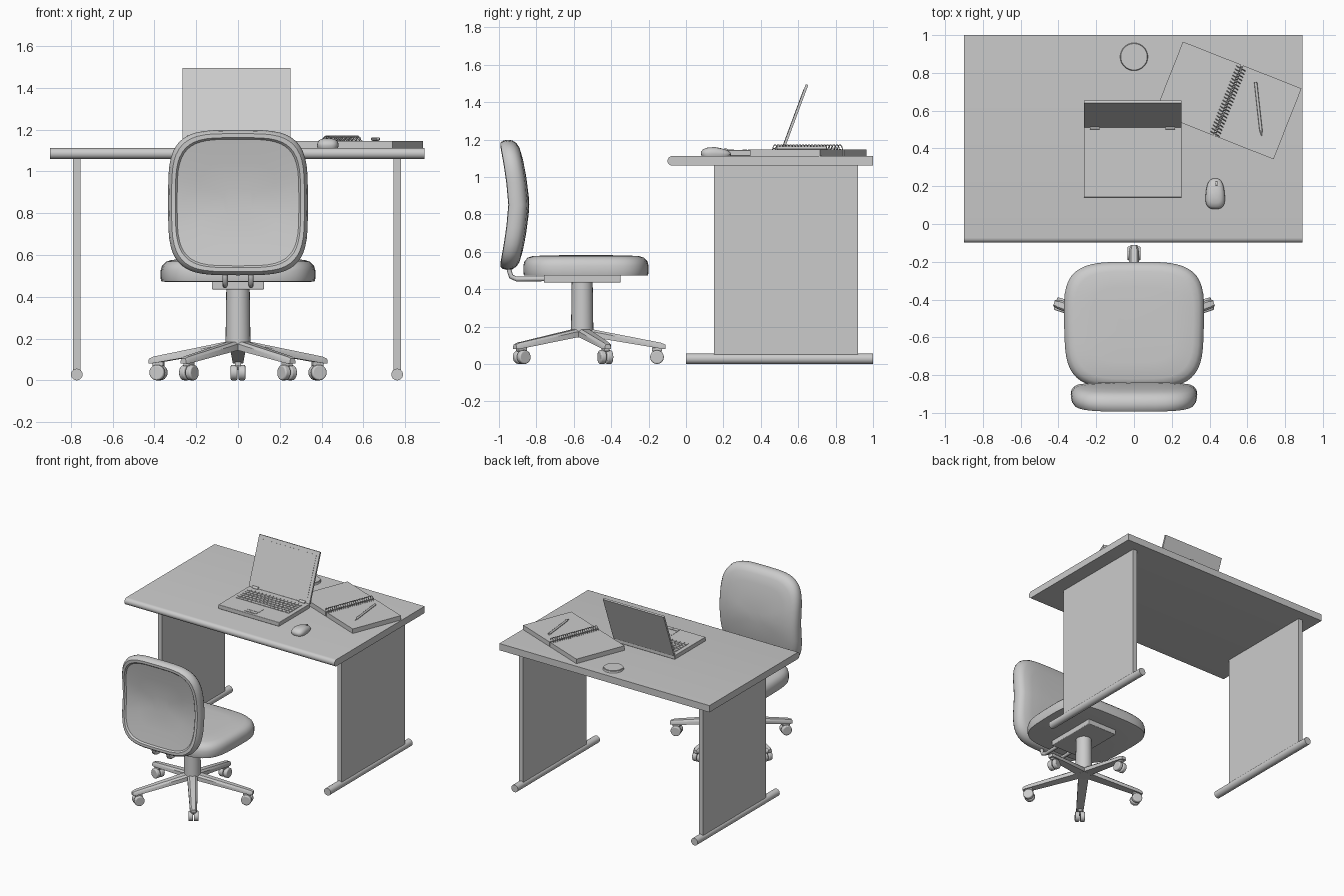
import bpy, bmesh, math
from mathutils import Vector, Matrix, Euler

cube = bpy.data.objects.get("Cube")
if cube:
    bpy.data.objects.remove(cube, do_unlink=True)

GREY = (0.6, 0.6, 0.6, 1)
mat = bpy.data.materials.new("plain grey")
mat.use_nodes = True
mat.diffuse_color = GREY
mat.node_tree.nodes["Principled BSDF"].inputs["Base Color"].default_value = GREY
made = []


def finish(name, bm, loc=(0, 0, 0), rot=(0, 0, 0), bevel=0):
    bmesh.ops.recalc_face_normals(bm, faces=bm.faces[:])
    me = bpy.data.meshes.new(name)
    bm.to_mesh(me)
    bm.free()
    me.materials.append(mat)
    ob = bpy.data.objects.new(name, me)
    ob.location, ob.rotation_euler = loc, rot
    bpy.context.collection.objects.link(ob)
    if bevel:
        mod = ob.modifiers.new("Soft edges", 'BEVEL')
        mod.width, mod.segments = bevel, 3
    made.append(ob)
    return ob


def box(name, size, loc, rot=(0, 0, 0), bevel=0):
    bm = bmesh.new()
    bmesh.ops.create_cube(bm, size=1)
    bmesh.ops.scale(bm, vec=size, verts=bm.verts[:])
    return finish(name, bm, loc, rot, bevel)


def cylinder(name, r, length, loc, rot=(0, 0, 0), r2=None, bevel=0, sides=24):
    bm = bmesh.new()
    bmesh.ops.create_cone(bm, cap_ends=True, segments=sides, radius1=r,
                          radius2=r if r2 is None else r2, depth=length)
    return finish(name, bm, loc, rot, bevel)


def loft(name, rings, loc=(0, 0, 0), rot=(0, 0, 0)):
    """Skin a list of equal-length point rings and cap both ends."""
    bm = bmesh.new()
    loops = [[bm.verts.new(p) for p in ring] for ring in rings]
    n = len(loops[0])
    for a, b in zip(loops, loops[1:]):
        for i in range(n):
            j = (i + 1) % n
            bm.faces.new((a[i], a[j], b[j], b[i]))
    bm.faces.new(loops[0])
    bm.faces.new(loops[-1])
    return finish(name, bm, loc, rot)


def outline(a, b, power, n=48):
    """Rounded-square outline."""
    pts = []
    for i in range(n):
        t = math.tau * i / n
        c, s = math.cos(t), math.sin(t)
        pts.append((a * math.copysign(abs(c) ** (2 / power), c),
                    b * math.copysign(abs(s) ** (2 / power), s)))
    return pts


def tube(name, points, r):
    cu = bpy.data.curves.new(name, 'CURVE')
    cu.dimensions = '3D'
    cu.bevel_depth, cu.bevel_resolution = r, 2
    cu.use_fill_caps = True
    sp = cu.splines.new('POLY')
    sp.points.add(len(points) - 1)
    for p, co in zip(sp.points, points):
        p.co = (*co, 1)
    cu.materials.append(mat)
    ob = bpy.data.objects.new(name, cu)
    bpy.context.collection.objects.link(ob)
    return ob


# Desk: bullnosed top, two side panels, two round feet
TOP = 1.112
nose = [(-0.073 - 0.026 * math.sin(t), 1.086 + 0.026 * math.cos(t))
        for t in [math.pi * i / 10 for i in range(11)]]
profile = [(1.0, TOP)] + nose + [(1.0, 1.06)]
loft("desk_top", [[(x, y, z) for y, z in profile] for x in (-0.9, 0.892)])
for side, x in (("right", -0.772), ("left", 0.762)):
    box(side + "_desk_panel", (0.035, 0.77, 1.02), (x, 0.535, 0.55))
    cylinder(side + "_desk_foot", 0.028, 1.0, (x, 0.5, 0.028), (math.pi / 2, 0, 0))

# Cable cap near the back of the desk
cylinder("cable_cap_rim", 0.074, 0.012, (0, 0.885, TOP + 0.005), r2=0.07, sides=32)
cylinder("cable_cap", 0.065, 0.006, (0, 0.885, TOP + 0.012), sides=32)

# Laptop
LX = -0.007
box("laptop_base", (0.518, 0.375, 0.032), (LX, 0.328, TOP + 0.016), bevel=0.004)
tilt = Euler((-0.355, 0, 0))
up = tilt.to_matrix() @ Vector((0, 0, 1))
out = tilt.to_matrix() @ Vector((0, -1, 0))
mid = Vector((LX, 0.517, 1.143)) + up * 0.187
box("laptop_lid", (0.518, 0.014, 0.374), mid, tilt)
box("laptop_screen", (0.47, 0.004, 0.32), mid + out * 0.007, tilt)
for s in (-1, 1):
    cylinder("laptop_hinge", 0.011, 0.05, (LX + s * 0.2, 0.51, 1.147), (0, math.pi / 2, 0), sides=12)
KEY_Z = TOP + 0.033
for row in range(6):
    count = 15 - row % 2
    pitch = 0.46 / count
    for k in range(count):
        if row == 5 and 3 < k < 9:
            continue
        x = LX - 0.23 + pitch * (k + 0.5)
        box("key", (pitch - 0.004, 0.024, 0.004), (x, 0.46 - row * 0.029, KEY_Z))
box("space_bar", (0.16, 0.024, 0.004), (LX - 0.015, 0.315, KEY_Z))
box("touchpad", (0.1, 0.065, 0.002), (LX, 0.225, KEY_Z))
for s in (-1, 1):
    box("touchpad_button", (0.045, 0.02, 0.004), (LX + s * 0.025, 0.17, KEY_Z))

# Mouse: low dome, narrower and lower toward its buttons
rings = []
for scale, h in ((0.94, 0), (1, 0.012), (0.97, 0.024), (0.85, 0.036), (0.6, 0.044), (0.25, 0.047)):
    rings.append([(x * scale * (1 - 1.8 * y), y * scale,
                   h * (1 - 4 * max(y * scale, 0)))
                  for x, y in outline(0.05, 0.081, 2.8, 32)])
loft("mouse", rings, (0.43, 0.16, TOP))
cylinder("mouse_wheel", 0.012, 0.01, (0.437, 0.212, TOP + 0.03), (0, math.pi / 2, 0), sides=12)

# Open notebook with a spiral binding, and a pen
book = Matrix.Translation((0.499, 0.654, TOP)) @ Matrix.Rotation(-0.376, 4, 'Z')
for s, name in ((-1, "left_pages"), (1, "right_pages")):
    box("notebook_" + name, (0.332, 0.403, 0.035),
        book @ Vector((s * 0.1715, 0, 0.0175)), (0, 0, -0.376))
turns, steps = 22, 10
coil = []
for i in range(turns * steps + 1):
    a = math.tau * i / steps
    coil.append(book @ Vector((0.026 * math.cos(a), -0.195 + 0.39 * i / (turns * steps),
                               0.036 + 0.024 * math.sin(a))))
tube("notebook_spiral", coil, 0.0025)
tail, tip = Vector((0.644, 0.75, 1.155)), Vector((0.672, 0.495, 1.155))
point = Vector((0.676, 0.464, 1.151))
tube("pen", [tail, tip], 0.008)
d = point - tip
cylinder("pen_tip", 0.008, d.length, (tip + point) / 2,
         d.to_track_quat('Z', 'Y').to_euler(), r2=0.001, sides=12)

# Chair seat: flat below, padded and rounded above
CY = -0.555
rings = []
for scale, z in ((0.95, 0.472), (0.99, 0.474), (1, 0.49), (1, 0.525), (0.98, 0.55),
                 (0.93, 0.568), (0.85, 0.577), (0.6, 0.581), (0.2, 0.582)):
    rings.append([(x * scale * (1 + 0.06 * y), y * scale, z)
                  for x, y in outline(0.37, 0.335, 3.8)])
loft("chair_seat", rings, (0, -0.535, 0))

# Chair backrest: padded shell bowed forward at the lumbar
rings = []
for scale, depth in ((0.2, -0.042), (0.55, -0.043), (0.87, -0.045), (0.895, -0.055),
                     (0.95, -0.052), (0.985, -0.035), (1, -0.01), (0.99, 0.015),
                     (0.95, 0.034), (0.88, 0.046), (0.7, 0.053), (0.45, 0.056), (0.15, 0.057)):
    ring = []
    for x, z in outline(0.335, 0.348, 3.9):
        x, z = x * scale, z * scale
        bow = -0.05 * (abs(z) / 0.35) ** 1.4
        ring.append((x, depth + bow, z))
    rings.append(ring)
loft("chair_backrest", rings, (0, -0.895, 0.851))

# Brackets, plate and column
for s in (-1, 1):
    tube("backrest_bracket", [(s * 0.062, -0.94, 0.58), (s * 0.062, -0.945, 0.5),
                              (s * 0.062, -0.935, 0.468), (s * 0.062, -0.905, 0.454),
                              (s * 0.062, -0.7, 0.456)], 0.013)
box("seat_plate", (0.25, 0.41, 0.04), (0, CY, 0.455), bevel=0.005)
cylinder("chair_column", 0.06, 0.28, (0, CY, 0.3), r2=0.056)
cylinder("base_hub", 0.05, 0.045, (0, CY, 0.165))

# Five-legged base with casters
for k in range(5):
    ang = math.radians(90 + 72 * k)
    turn = (0, 0, ang)
    place = Matrix.Translation((0, CY, 0)) @ Matrix.Rotation(ang, 4, 'Z')
    sections = []
    for r, half, low, high in ((0, 0.036, 0.148, 0.188), (0.06, 0.036, 0.142, 0.184),
                               (0.42, 0.025, 0.082, 0.114), (0.445, 0.017, 0.08, 0.104)):
        sections.append([(r, -half, low), (r, half, low), (r, half, high - 0.012),
                         (r, half * 0.6, high), (r, -half * 0.6, high), (r, -half, high - 0.012)])
    loft("chair_leg", sections, (0, CY, 0), turn)
    cylinder("caster_stem", 0.014, 0.05, place @ Vector((0.4, 0, 0.075)), sides=12)
    box("caster_hood", (0.055, 0.03, 0.02), place @ Vector((0.4, 0, 0.078)), turn, bevel=0.004)
    for s in (-1, 1):
        cylinder("caster_wheel", 0.037, 0.032, place @ Vector((0.4, s * 0.019, 0.037)),
                 (math.pi / 2, 0, ang), bevel=0.007, sides=20)

# Smooth shading with crisp edges
bpy.ops.object.select_all(action='DESELECT')
for ob in made:
    ob.select_set(True)
bpy.context.view_layer.objects.active = made[0]
bpy.ops.object.shade_smooth_by_angle(angle=math.radians(35))
